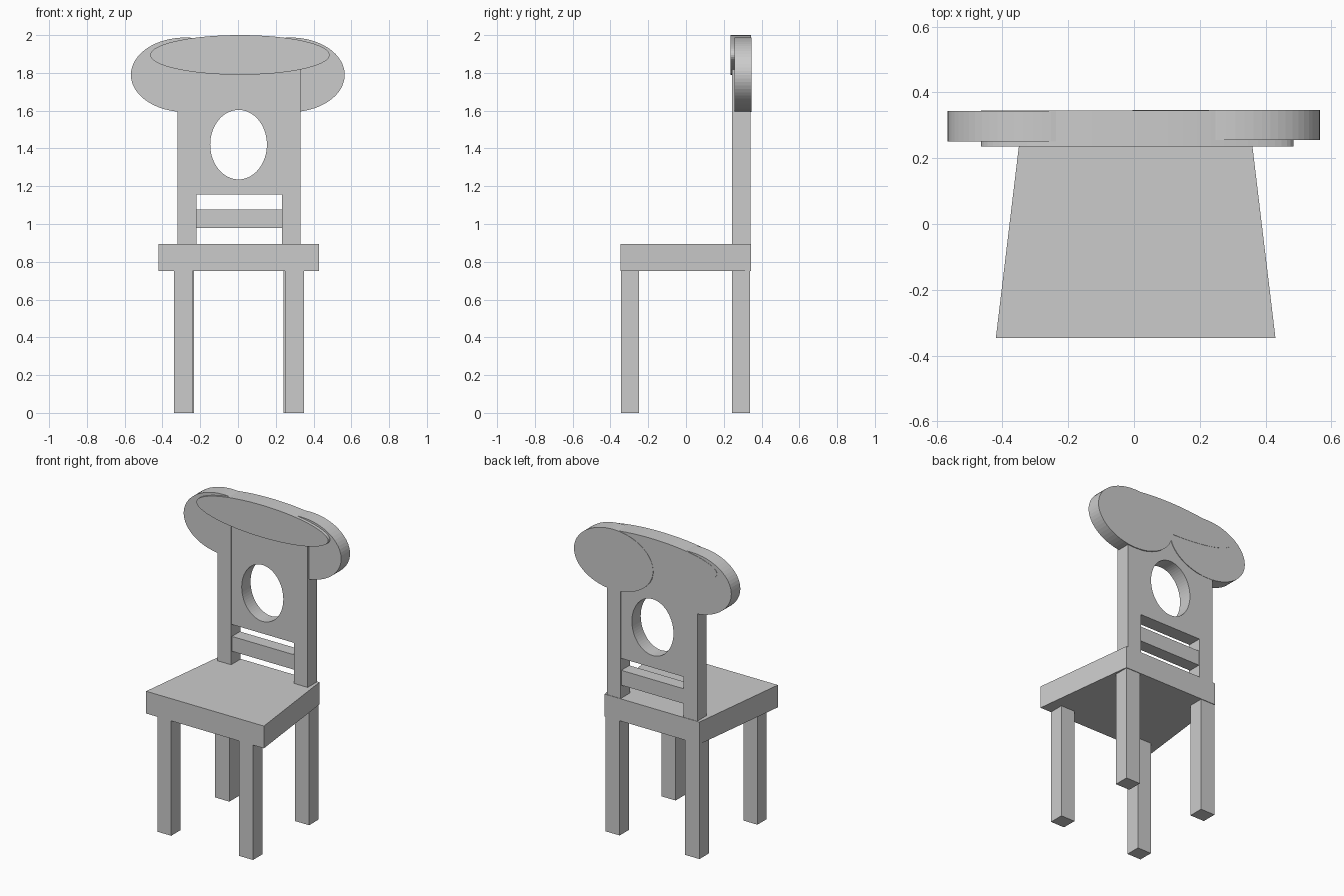
import bpy, bmesh
from math import cos, sin, pi

if "Cube" in bpy.data.objects:
    bpy.data.objects.remove(bpy.data.objects["Cube"])


def prism(name, pts, axis, lo, hi):
    """Extrude a 2D outline: axis 'z' uses (x, y) points, axis 'y' uses (x, z)."""
    def place(p, d):
        return (p[0], p[1], d) if axis == 'z' else (p[0], d, p[1])
    bm = bmesh.new()
    bottom = [bm.verts.new(place(p, lo)) for p in pts]
    top = [bm.verts.new(place(p, hi)) for p in pts]
    bm.faces.new(bottom)
    bm.faces.new(top)
    n = len(pts)
    for i in range(n):
        j = (i + 1) % n
        bm.faces.new((bottom[i], bottom[j], top[j], top[i]))
    bmesh.ops.recalc_face_normals(bm, faces=bm.faces)
    mesh = bpy.data.meshes.new(name)
    bm.to_mesh(mesh)
    bm.free()
    obj = bpy.data.objects.new(name, mesh)
    bpy.context.collection.objects.link(obj)
    return obj


def box(name, x0, x1, y0, y1, z0, z1):
    return prism(name, [(x0, y0), (x1, y0), (x1, y1), (x0, y1)], 'z', z0, z1)


def oval(name, cx, cz, rx, rz, y0, y1, sides=64):
    pts = [(cx + rx * cos(2 * pi * i / sides), cz + rz * sin(2 * pi * i / sides))
           for i in range(sides)]
    return prism(name, pts, 'y', y0, y1)


# Tapered seat
prism("seat", [(-0.42, -0.347), (0.43, -0.347), (0.347, 0.344), (-0.337, 0.344)],
      'z', 0.75, 0.895)

# Four legs and two back posts
for side, fx, bx, px in (("left", -0.34, -0.335, -0.32), ("right", 0.25, 0.24, 0.232)):
    box(f"front_leg_{side}", fx, fx + 0.1, -0.345, -0.25, 0, 0.76)
    box(f"back_leg_{side}", bx, bx + 0.103, 0.243, 0.34, 0, 0.76)
    box(f"back_post_{side}", px, px + 0.1, 0.244, 0.341, 0.89, 1.87)

# Back panel with an oval opening
panel = box("back_panel", -0.225, 0.235, 0.248, 0.339, 1.157, 1.88)
cutter = oval("panel_cutter", 0.003, 1.42, 0.15, 0.184, 0.1, 0.5)
cutter.hide_render = True
cutter.hide_viewport = False
mod = panel.modifiers.new("opening", 'BOOLEAN')
mod.operation = 'DIFFERENCE'
mod.solver = 'EXACT'
mod.object = cutter
bpy.context.view_layer.objects.active = panel
bpy.ops.object.modifier_apply(modifier=mod.name)
bpy.data.objects.remove(cutter)

# Lower back slat
box("back_slat", -0.225, 0.235, 0.252, 0.335, 0.98, 1.077)

# Oval headrest pieces
oval("headrest_left", -0.28, 1.79, 0.287, 0.197, 0.25, 0.343)
oval("headrest_right", 0.28, 1.79, 0.285, 0.197, 0.256, 0.347)
oval("headrest_top", 0.01, 1.895, 0.475, 0.105, 0.235, 0.345)
